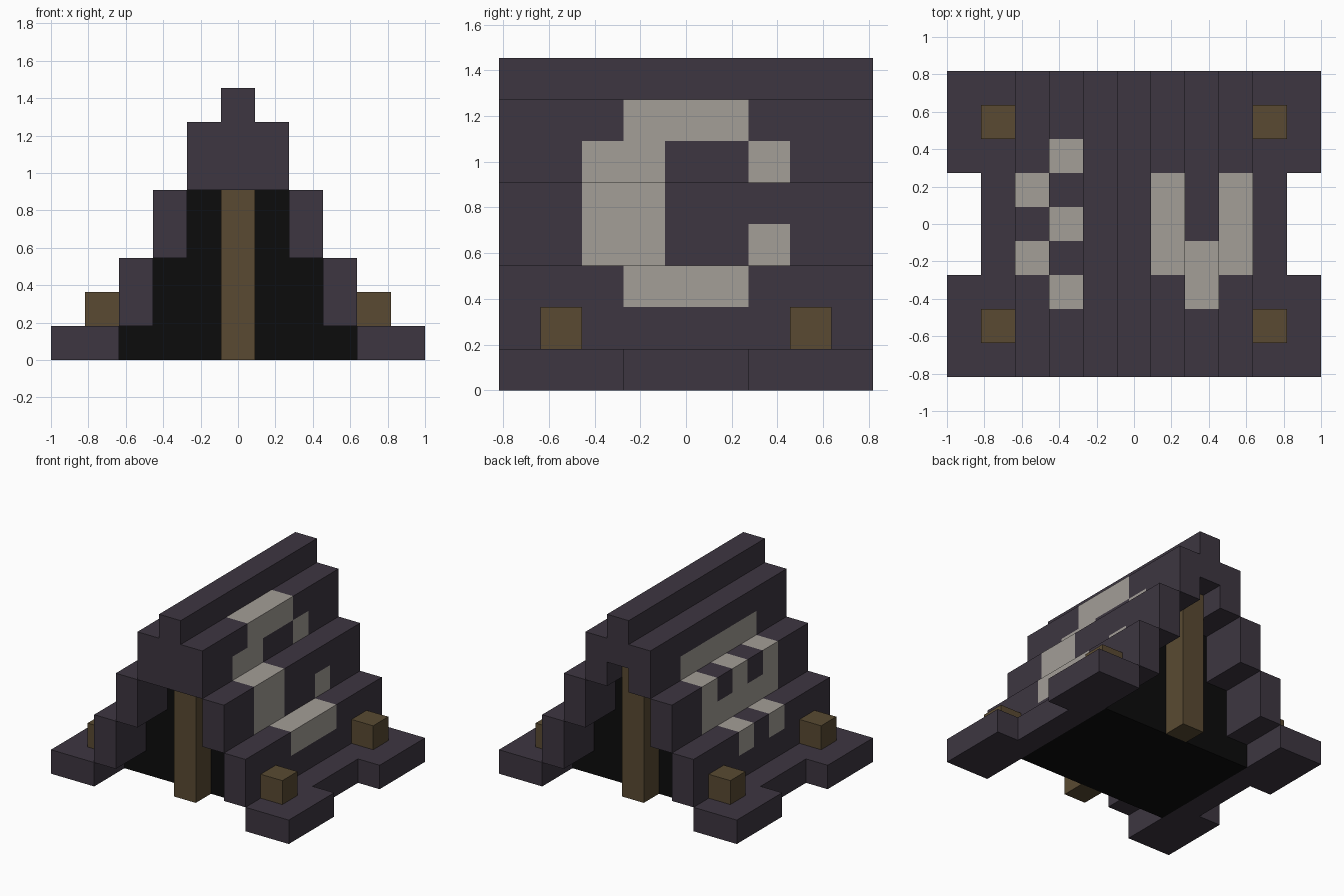
import bpy, bmesh
from mathutils import Vector

if "Cube" in bpy.data.objects:
    bpy.data.objects.remove(bpy.data.objects["Cube"])

U = 2 / 11  # edge length of one block


def material(name, rgb):
    m = bpy.data.materials.new(name)
    m.diffuse_color = (*rgb, 1)
    m.use_nodes = True
    m.node_tree.nodes["Principled BSDF"].inputs["Base Color"].default_value = m.diffuse_color
    return m


DARK = material("dark_purple_cloth", (0.0467, 0.0369, 0.0529))
PALE = material("pale_grey", (0.366, 0.342, 0.309))
WOOD = material("brown_wood", (0.100, 0.0685, 0.0319))
BLACK = material("black_interior", (0.0037, 0.0037, 0.0037))


def mirrored(half):
    """Right half of an outline, bottom to top, continued down the left."""
    return half + [(-x, z) for x, z in reversed(half)]


def unit_steps(points):
    """Split every straight outline segment into one-block pieces."""
    out = []
    for (x0, z0), (x1, z1) in zip(points, points[1:] + points[:1]):
        n = max(1, round(abs(x1 - x0) + abs(z1 - z0)))
        out += [(x0 + (x1 - x0) * i / n, z0 + (z1 - z0) * i / n) for i in range(n)]
    return out


def extrude(name, outline, y_rows, mats, paint=None):
    """Sweep an (x, z) outline through the y rows and close both ends."""
    bm = bmesh.new()
    rings = [[bm.verts.new((x, y, z)) for x, z in outline] for y in y_rows]
    n = len(outline)
    for a, b in zip(rings, rings[1:]):
        for i in range(n):
            j = (i + 1) % n
            bm.faces.new((a[i], a[j], b[j], b[i]))
    bm.faces.new(rings[0])
    bm.faces.new(rings[-1])
    bmesh.ops.recalc_face_normals(bm, faces=bm.faces[:])
    if paint:
        for f in bm.faces:
            if len(f.verts) == 4:
                f.material_index = paint(f.calc_center_median() - f.normal * 0.5)
    bmesh.ops.scale(bm, vec=Vector((U, U, U)), verts=bm.verts[:])
    bmesh.ops.triangulate(bm, faces=[f for f in bm.faces if len(f.verts) > 4])
    me = bpy.data.meshes.new(name)
    bm.to_mesh(me)
    bm.free()
    for m in mats:
        me.materials.append(m)
    ob = bpy.data.objects.new(name, me)
    bpy.context.collection.objects.link(ob)
    return ob


def box(name, x0, x1, y0, y1, z0, z1, mat):
    return extrude(name, [(x0, z0), (x1, z0), (x1, z1), (x0, z1)], [y0, y1], [mat])


# Pale blocks on the cloth: (column x, level z) -> rows y
MARKS = {
    (1, 6): (-1, 0, 1), (1, 5): (-2, -1, 2),
    (2, 4): (-2, -1), (2, 3): (-2, -1, 2),
    (3, 2): (-1, 0, 1),
    (-1, 5): (-2, -1, 0, 1, 2),
    (-2, 4): (-2, 0, 2), (-2, 3): (-2, -1, 0, 1, 2),
    (-3, 2): (-1, 1),
}


def cloth_paint(c):
    cell = (round(c.x), round(c.z - 0.5))
    return 1 if round(c.y) in MARKS.get(cell, ()) else 0


# Stepped tent cloth
outer = [(3.5, 1), (3.5, 3), (2.5, 3), (2.5, 5), (1.5, 5), (1.5, 7), (0.5, 7), (0.5, 8)]
inner = [(2.5, 1), (2.5, 3), (1.5, 3), (1.5, 5), (0.5, 5), (0.5, 6)]
profile = unit_steps(mirrored(outer) + [(x * -1, z) for x, z in inner]
                     + list(reversed(inner)))
extrude("tent_cloth", profile, [y - 4.5 for y in range(10)], [DARK, PALE], cloth_paint)

# Black interior, set back behind both openings
extrude("tent_interior", mirrored([(3.5, 0), (3.5, 1)] + inner), [-2.5, 2.5], [BLACK])

# Cloth hem on the ground, notched at the middle of each side
for s, side in ((1, "right"), (-1, "left")):
    bm = bmesh.new()
    plan = [(3.5, -4.5), (5.5, -4.5), (5.5, -1.5), (4.5, -1.5),
            (4.5, 1.5), (5.5, 1.5), (5.5, 4.5), (3.5, 4.5)]
    face = bm.faces.new([bm.verts.new((s * x * U, y * U, 0)) for x, y in plan])
    top = bmesh.ops.extrude_face_region(bm, geom=[face], use_keep_orig=True)
    bmesh.ops.translate(bm, vec=(0, 0, U),
                        verts=[v for v in top["geom"] if isinstance(v, bmesh.types.BMVert)])
    bmesh.ops.recalc_face_normals(bm, faces=bm.faces[:])
    bmesh.ops.triangulate(bm, faces=[f for f in bm.faces if len(f.verts) > 4])
    me = bpy.data.meshes.new(side + "_hem")
    bm.to_mesh(me)
    bm.free()
    me.materials.append(DARK)
    bpy.context.collection.objects.link(bpy.data.objects.new(side + "_hem", me))

# Poles in both openings, and pegs on the hem corners
for t, end in ((-1, "front"), (1, "back")):
    box(end + "_pole", -0.5, 0.5, t * 3 - 0.5, t * 3 + 0.5, 0, 6, WOOD)
    for s, side in ((-1, "left"), (1, "right")):
        box(f"{end}_{side}_peg", s * 4 - 0.5, s * 4 + 0.5, t * 3 - 0.5, t * 3 + 0.5, 1, 2, WOOD)
